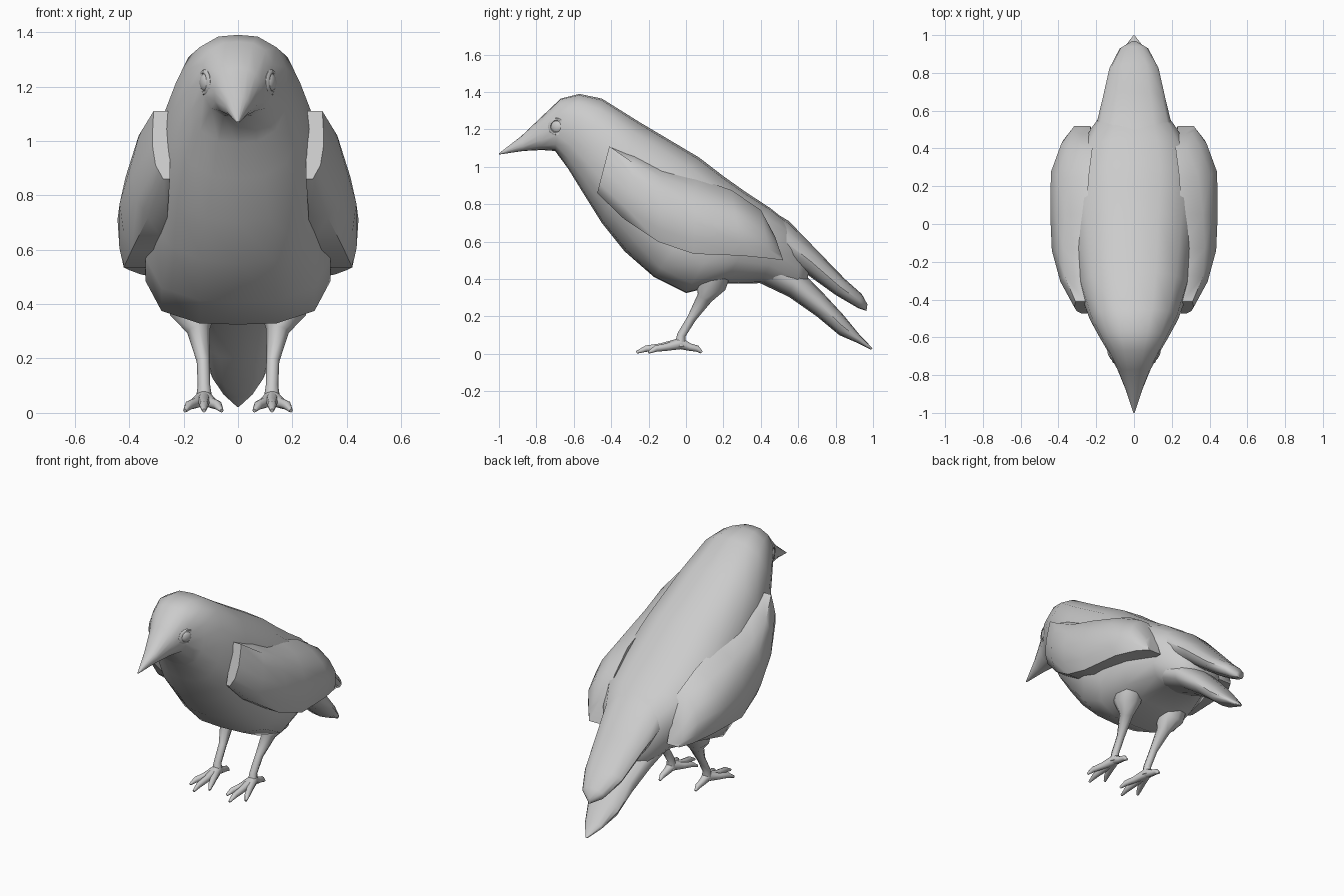
import bpy, bmesh, math
from mathutils import Vector

if "Cube" in bpy.data.objects:
    bpy.data.objects.remove(bpy.data.objects["Cube"])


def loft(name, rings, mirror=False, angle=50):
    """Skin a list of equal-length closed rings and cap both ends."""
    bm = bmesh.new()
    vr = [[bm.verts.new(p) for p in ring] for ring in rings]
    n = len(vr[0])
    for a, b in zip(vr, vr[1:]):
        for i in range(n):
            bm.faces.new((a[i], a[(i + 1) % n], b[(i + 1) % n], b[i]))
    bm.faces.new(vr[0])
    bm.faces.new(vr[-1])
    bmesh.ops.recalc_face_normals(bm, faces=bm.faces)
    me = bpy.data.meshes.new(name)
    bm.to_mesh(me)
    bm.free()
    ob = bpy.data.objects.new(name, me)
    bpy.context.collection.objects.link(ob)
    finish(ob, mirror, angle)
    return ob


def finish(ob, mirror, angle=50):
    bpy.ops.object.select_all(action='DESELECT')
    ob.select_set(True)
    bpy.context.view_layer.objects.active = ob
    if mirror:
        ob.modifiers.new("mirror", 'MIRROR')
        bpy.ops.object.modifier_apply(modifier="mirror")
    bpy.ops.object.shade_smooth_by_angle(angle=math.radians(angle))


def oval(yt, zt, yb, zb, hw, n=16, upper=2.2, lower=2.2):
    """Slanted section between a top and a bottom point; higher powers are boxier."""
    top, bot = Vector((0, yt, zt)), Vector((0, yb, zb))
    mid, half = (top + bot) / 2, (top - bot) / 2
    pts = []
    for i in range(n):
        t = 2 * math.pi * i / n
        c, s = math.cos(t), math.sin(t)
        p = upper if s > 0 else lower
        k = (abs(c) ** p + abs(s) ** p) ** (-1 / p)
        pts.append(mid + half * s * k + Vector((hw * c * k, 0, 0)))
    return pts


def tube(name, path, n=8):
    """Tapered limb through (x, y, z, radius) points, mirrored across x."""
    pts = [Vector(p[:3]) for p in path]
    rings = []
    for i, p in enumerate(pts):
        d = (pts[min(i + 1, len(pts) - 1)] - pts[max(i - 1, 0)]).normalized()
        side = Vector((1, 0, 0))
        side = (side - d * side.dot(d)).normalized()
        up = d.cross(side)
        r = path[i][3]
        rings.append([p + r * (math.cos(2 * math.pi * j / n) * side
                               + math.sin(2 * math.pi * j / n) * up) for j in range(n)])
    return loft(name, rings, mirror=True)


# Body with head and beak: top y, z, bottom y, z, half width
body = [
    (-1.0, 1.072, -.998, 1.066, .004), (-.88, 1.165, -.87, 1.085, .045),
    (-.77, 1.27, -.77, 1.09, .088), (-.67, 1.365, -.70, 1.085, .132),
    (-.57, 1.39, -.63, .99, .182), (-.45, 1.365, -.55, .86, .236),
    (-.25, 1.24, -.45, .70, .29), (.07, 1.05, -.33, .55, .325),
    (.20, .95, -.17, .41, .345), (.32, .865, 0, .325, .345),
    (.45, .78, .20, .375, .31), (.55, .70, .40, .378, .235),
    (.62, .62, .59, .30, .155), (.66, .50, .65, .38, .09)]
loft("body", [oval(*s, upper=2.2 if s[0] < -.7 else 2.7,
                   lower=3.4 if .1 < s[0] < .5 else 2.5) for s in body])

# Folded wing tips over the tail
wing_tips = [
    (.30, .86, .30, .60, .25), (.55, .71, .50, .50, .20),
    (.70, .555, .64, .43, .165), (.85, .40, .80, .315, .13),
    (.94, .32, .92, .245, .075), (.97, .265, .965, .23, .01)]
loft("folded_wing_tips", [oval(*s, n=12) for s in wing_tips])

# Tail
tail = [
    (.40, .60, .35, .40, .20), (.60, .46, .55, .305, .165),
    (.72, .34, .70, .20, .13), (.84, .21, .82, .10, .105),
    (.93, .10, .92, .057, .06), (.998, .03, .99, .022, .006)]
loft("tail", [oval(*s, n=12) for s in tail])

# Wings: top y, z, x, bottom y, z, x, outermost x, inner x
wing = [
    (-.41, 1.11, .31, -.475, .86, .275, .315, .25),
    (-.28, 1.02, .365, -.33, .72, .33, .39, .26),
    (-.13, .94, .375, -.15, .60, .39, .435, .26),
    (.05, .89, .365, .04, .535, .42, .443, .25),
    (.25, .83, .34, .30, .525, .40, .44, .24),
    (.40, .77, .28, .45, .51, .36, .385, .22),
    (.475, .63, .27, .52, .50, .315, .325, .23)]
rings = []
for yt, zt, xt, yb, zb, xb, xo, inner in wing:
    def at(f, x):
        return (x, yt + (yb - yt) * f, zt + (zb - zt) * f)
    rings.append([at(-.15 if -.3 < yt < .3 else 0, inner), at(0, xt),
                  at(.22, xt + (xo - xt) * .65), at(.5, xo),
                  at(.8, xo - (xo - xb) * .3), at(1, xb), at(1, inner)])
loft("wing", rings, mirror=True, angle=50)

# Legs
tube("leg", [(.17, .16, .47, .09), (.165, .13, .37, .085), (.145, .10, .30, .042),
             (.128, .03, .19, .024), (.125, -.025, .10, .023), (.125, -.03, .04, .032)])

# Toes: tip positions around the ankle
for label, x, y in (("inner", .06, -.20), ("middle", .125, -.265),
                    ("outer", .195, -.20), ("rear", .125, .085)):
    a, b = Vector((.125, -.03, .055)), Vector((x, y, .008))
    m, q = a.lerp(b, .45), a.lerp(b, .78)
    tube(label + "_toe", [(*a, .03), (m.x, m.y, .036, .02),
                          (q.x, q.y, .028, .017), (*b, .007)], n=8)

# Eyes with a raised rim
bpy.ops.mesh.primitive_uv_sphere_add(segments=12, ring_count=8, radius=1)
eye = bpy.context.object
eye.name = "eye"
for v in eye.data.vertices:
    x, y, z = v.co
    v.co = Vector((.12 + x * .018 + y * .012, -.69 + y * .033, 1.215 + z * .033))
finish(eye, True)
bpy.ops.mesh.primitive_torus_add(major_segments=12, minor_segments=6,
                                 major_radius=.04, minor_radius=.009)
rim = bpy.context.object
rim.name = "eye_rim"
for v in rim.data.vertices:
    x, y, z = v.co
    v.co = Vector((.122 + z + y * .4, -.69 + y, 1.215 + x))
finish(rim, True)
